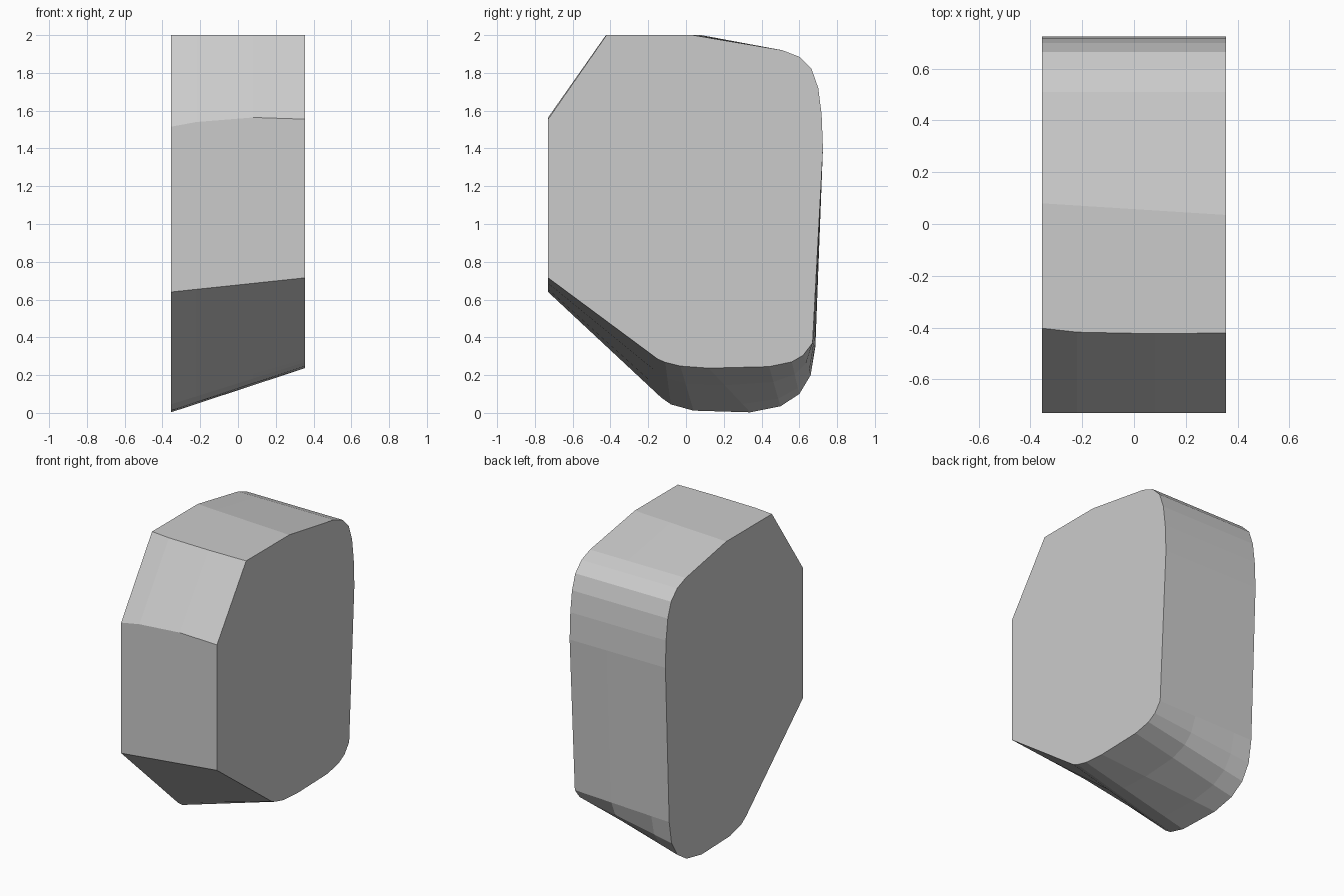
import bpy, bmesh
from mathutils import Vector

cube = bpy.data.objects.get("Cube")
if cube:
    bpy.data.objects.remove(cube)

HALF = 0.355

# Side outlines as (y, z), point for point, from the lower front round the back
right_outline = [(-.73, .64), (-.13, .08), (-.08, .045), (.04, .012), (.34, .003),
                 (.5, .035), (.6, .1), (.66, .2), (.685, .35)]
left_outline = [(-.73, .715), (-.15, .285), (-.11, .268), (-.03, .248), (.12, .237),
                (.44, .245), (.56, .27), (.62, .305), (.67, .37)]
# Rounded upper back, shared by both sides
upper_back = [(.725, 1.4), (.718, 1.58), (.7, 1.72), (.665, 1.82), (.6, 1.885), (.51, 1.92)]
# Sloped front: (x, y of the top edge, z of the lower edge) across the width
front_slope = [(-HALF, -.403, 1.515), (-.22, -.418, 1.54), (.08, -.424, 1.564), (HALF, -.421, 1.555)]


def section(x, top_y, low_z):
    """Outline of the block at x, blended between its two sides."""
    t = (x + HALF) / (2 * HALF)
    lower = [Vector(a).lerp(Vector(b), t) for a, b in zip(right_outline, left_outline)]
    ridge = (.08 - .045 * t, 2)
    return [(x, y, z) for y, z in lower + upper_back + [ridge, (top_y, 2), (-.73, low_z)]]


# Block lofted through its sections and capped at both sides
bm = bmesh.new()
rings = [[bm.verts.new(p) for p in section(*s)] for s in front_slope]
for a, b in zip(rings, rings[1:]):
    for i in range(len(a)):
        j = (i + 1) % len(a)
        bm.faces.new((a[i], a[j], b[j], b[i]))
bm.faces.new(rings[0])
bm.faces.new(rings[-1])
bmesh.ops.recalc_face_normals(bm, faces=bm.faces)

mesh = bpy.data.meshes.new("faceted_block")
bm.to_mesh(mesh)
bm.free()
block = bpy.data.objects.new("faceted_block", mesh)
bpy.context.collection.objects.link(block)

# Plain grey finish
grey = bpy.data.materials.new("light_grey")
grey.use_nodes = True
colour = (.6, .6, .6, 1)
grey.diffuse_color = colour
grey.node_tree.nodes["Principled BSDF"].inputs["Base Color"].default_value = colour
mesh.materials.append(grey)
